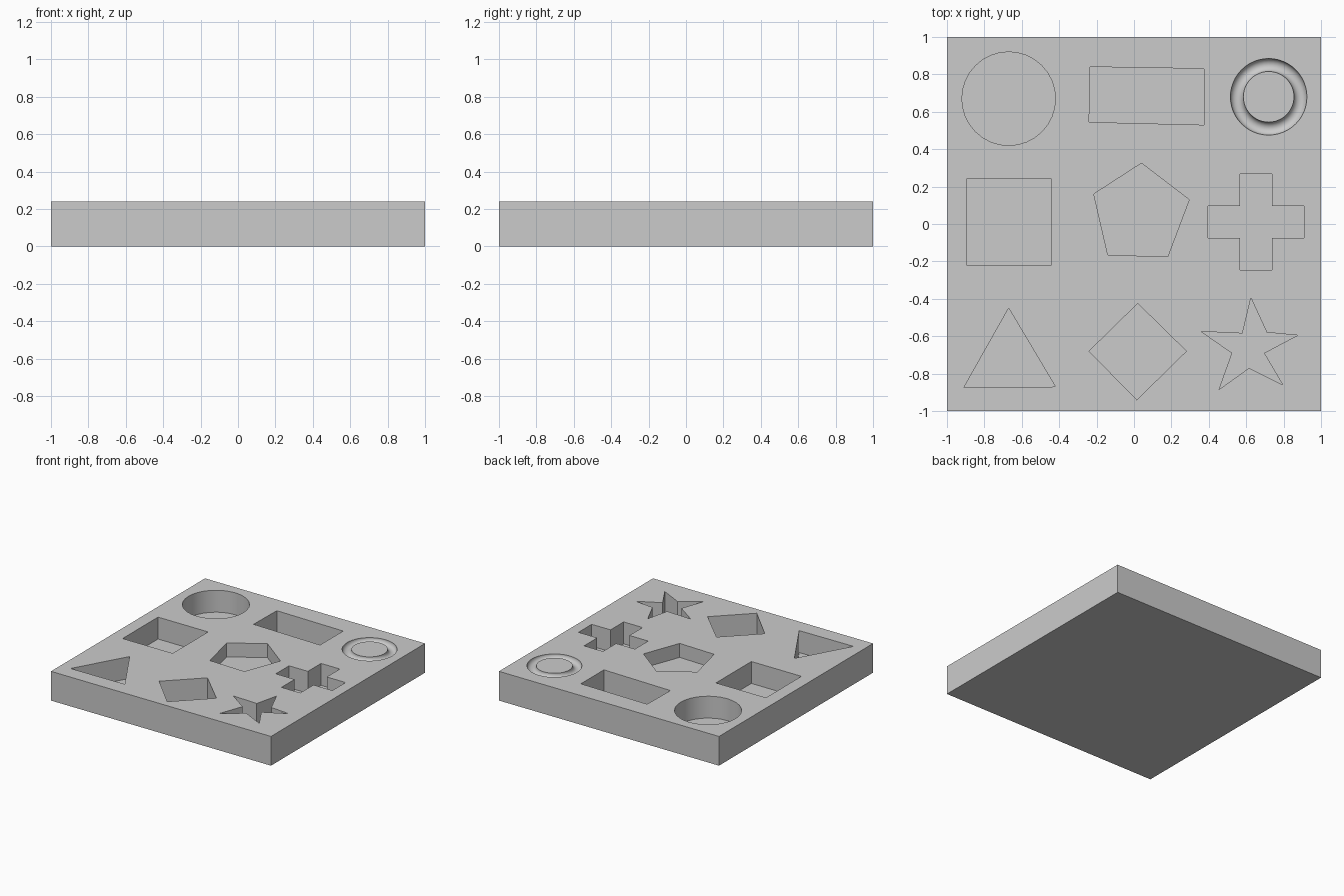
import bpy
import bmesh
from math import cos, sin, pi

if "Cube" in bpy.data.objects:
    bpy.data.objects.remove(bpy.data.objects["Cube"])

TOP = 0.24
DEEP = 0.18
SHALLOW = 0.115

grey = bpy.data.materials.new("plain grey")
grey.use_nodes = True
colour = (0.6, 0.6, 0.6, 1)
grey.diffuse_color = colour
grey.node_tree.nodes["Principled BSDF"].inputs["Base Color"].default_value = colour


def prism(name, outline, low, high):
    """Extrude a flat outline from one height to another."""
    bm = bmesh.new()
    face = bm.faces.new([bm.verts.new((x, y, low)) for x, y in outline])
    extruded = bmesh.ops.extrude_face_region(bm, geom=[face])["geom"]
    for v in extruded:
        if isinstance(v, bmesh.types.BMVert):
            v.co.z = high
    bmesh.ops.recalc_face_normals(bm, faces=bm.faces)
    mesh = bpy.data.meshes.new(name)
    bm.to_mesh(mesh)
    bm.free()
    mesh.materials.append(grey)
    obj = bpy.data.objects.new(name, mesh)
    bpy.context.collection.objects.link(obj)
    return obj


def box(x0, x1, y0, y1):
    return [(x0, y0), (x1, y0), (x1, y1), (x0, y1)]


def circle(cx, cy, r, sides=32):
    return [(cx + r * cos(2 * pi * i / sides), cy + r * sin(2 * pi * i / sides))
            for i in range(sides)]


def plus(cx, cy, reach, half):
    """Cross outline: one arm's three corners, turned four times."""
    points = []
    x, y = 1, 0
    for _ in range(4):
        for a, b in ((reach, -half), (reach, half), (half, half)):
            points.append((cx + a * x - b * y, cy + a * y + b * x))
        x, y = -y, x
    return points


# Slab
board = prism("board", box(-1, 1, -1, 1), 0, TOP)

# Shaped recesses
recesses = {
    "round": (circle(-0.67, 0.67, 0.25), DEEP),
    "oblong": ([(-0.235, 0.84), (0.375, 0.83), (0.375, 0.53), (-0.24, 0.545)], DEEP),
    "square": (box(-0.895, -0.44, -0.22, 0.24), DEEP),
    "pentagon": ([(0.04, 0.325), (0.295, 0.13), (0.18, -0.175),
                  (-0.14, -0.165), (-0.215, 0.16)], SHALLOW),
    "cross": (plus(0.653, 0.011, 0.257, 0.086), DEEP),
    "triangle": ([(-0.67, -0.45), (-0.91, -0.875), (-0.42, -0.87)], DEEP),
    "diamond": ([(0.02, -0.425), (0.28, -0.68), (0.015, -0.94), (-0.24, -0.68)], DEEP),
    "star": ([(0.625, -0.395), (0.71, -0.58), (0.875, -0.595), (0.695, -0.69),
              (0.795, -0.86), (0.615, -0.77), (0.455, -0.885), (0.525, -0.69),
              (0.36, -0.575), (0.58, -0.585)], DEEP),
}
cutters = [prism(name + "_cutter", outline, TOP - depth, TOP + 0.1)
           for name, (outline, depth) in recesses.items()]

# Ring groove
bpy.ops.mesh.primitive_torus_add(location=(0.72, 0.68, TOP - 0.002), major_radius=0.17,
                                 minor_radius=0.035, major_segments=48, minor_segments=16)
ring = bpy.context.object
ring.name = "ring_cutter"
ring.data.materials.append(grey)
cutters.append(ring)

# Cut every recess, then drop the cutters
bpy.ops.object.select_all(action="DESELECT")
board.select_set(True)
bpy.context.view_layer.objects.active = board
for cutter in cutters:
    cutter.hide_render = True
    mod = board.modifiers.new(cutter.name, "BOOLEAN")
    mod.operation = "DIFFERENCE"
    mod.solver = "EXACT"
    mod.object = cutter
    bpy.ops.object.modifier_apply(modifier=mod.name)
    bpy.data.objects.remove(cutter)

bpy.ops.object.shade_smooth_by_angle(angle=pi / 6)
